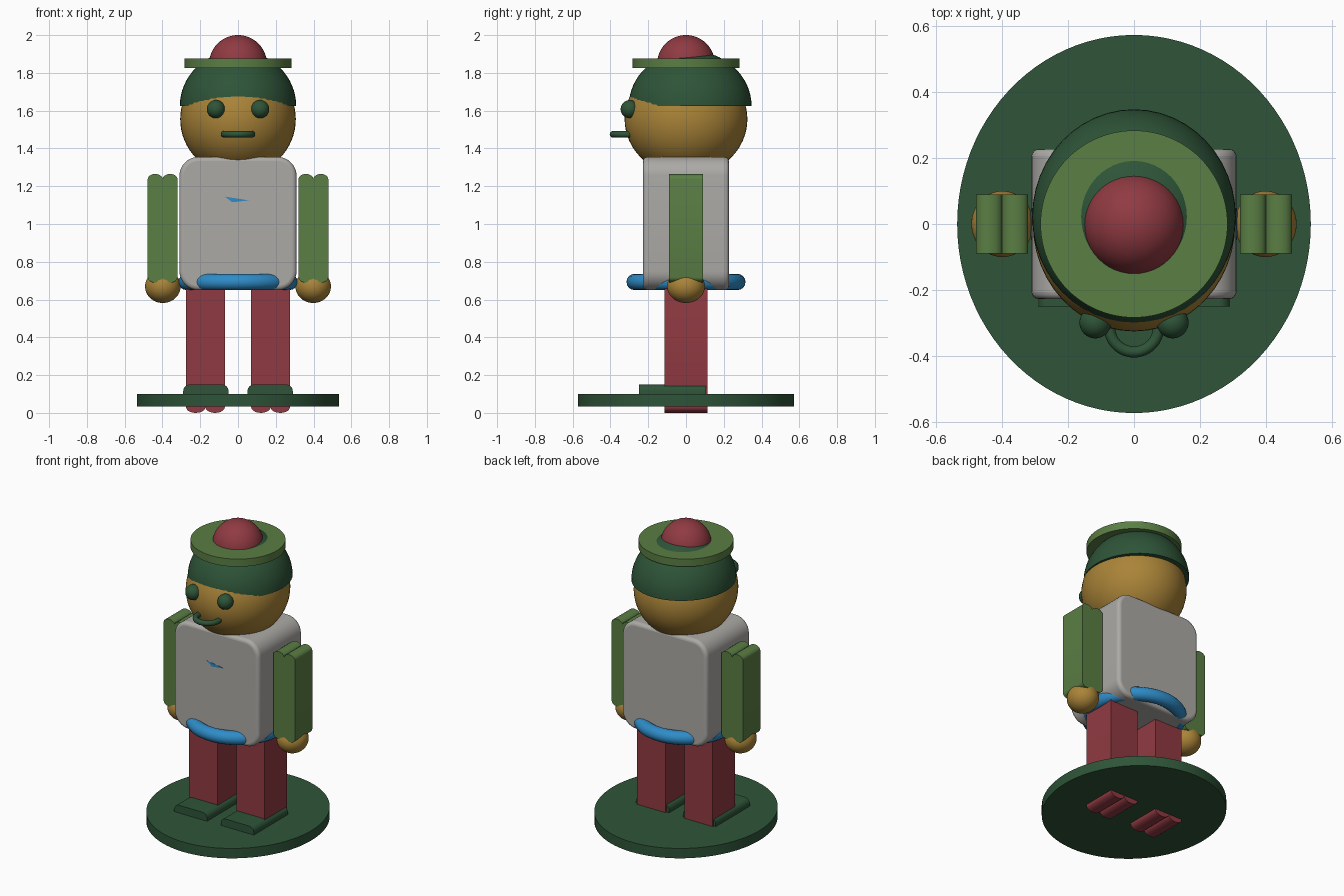
import bpy, bmesh, math
from mathutils import Matrix, Vector

old = bpy.data.objects.get("Cube")
if old:
    bpy.data.objects.remove(old, do_unlink=True)


def material(name, rgb):
    lin = [((c / 255 + 0.055) / 1.055) ** 2.4 for c in rgb] + [1]
    m = bpy.data.materials.new(name)
    m.use_nodes = True
    m.diffuse_color = lin
    m.node_tree.nodes["Principled BSDF"].inputs["Base Color"].default_value = lin
    return m


gold = material("gold", (170, 132, 56))
dark_green = material("dark green", (46, 84, 56))
leaf_green = material("leaf green", (90, 126, 68))
red = material("red", (144, 58, 66))
grey = material("grey", (172, 170, 166))
blue = material("blue", (46, 140, 200))


def finish(name, bm, mat):
    bmesh.ops.recalc_face_normals(bm, faces=bm.faces)
    mesh = bpy.data.meshes.new(name)
    bm.to_mesh(mesh)
    bm.free()
    for p in mesh.polygons:
        p.use_smooth = True
    mesh.set_sharp_from_angle(angle=math.radians(32))
    mesh.materials.append(mat)
    obj = bpy.data.objects.new(name, mesh)
    bpy.context.scene.collection.objects.link(obj)
    return obj


def placed(loc, scale):
    return Matrix.Translation(loc) @ Matrix.Diagonal((*scale, 1))


def ball(name, loc, radii, mat, dome=False):
    bm = bmesh.new()
    bmesh.ops.create_uvsphere(bm, u_segments=48, v_segments=32, radius=1)
    if dome:
        cut = bmesh.ops.bisect_plane(bm, geom=bm.verts[:] + bm.edges[:] + bm.faces[:],
                                     plane_co=(0, 0, 0), plane_no=(0, 0, 1), clear_inner=True)
        rim = [e for e in cut["geom_cut"] if isinstance(e, bmesh.types.BMEdge)]
        bmesh.ops.contextual_create(bm, geom=rim)
    bm.transform(placed(loc, radii))
    return finish(name, bm, mat)


def disc(name, loc, radii, height, mat):
    bm = bmesh.new()
    bmesh.ops.create_cone(bm, cap_ends=True, segments=96, radius1=1, radius2=1, depth=1)
    bm.transform(placed(loc, (*radii, height)))
    return finish(name, bm, mat)


def ring(name, loc, major, minor, mat):
    bm = bmesh.new()
    start = bmesh.ops.create_circle(bm, segments=16, radius=minor,
                                    matrix=Matrix.Translation((major, 0, 0)) @ Matrix.Rotation(math.pi / 2, 4, "X"))
    bmesh.ops.spin(bm, geom=start["verts"] + bm.edges[:], cent=(0, 0, 0), axis=(0, 0, 1),
                   angle=math.tau, steps=64, use_merge=True)
    bmesh.ops.remove_doubles(bm, verts=bm.verts, dist=1e-5)
    bm.transform(Matrix.Translation(loc))
    return finish(name, bm, mat)


def extrude_profile(name, points, y0, y1, mat):
    """Push an (x, z) outline along the depth of the model."""
    bm = bmesh.new()
    face = bm.faces.new([bm.verts.new((x, y0, z)) for x, z in points])
    out = bmesh.ops.extrude_face_region(bm, geom=[face], use_keep_orig=True)
    moved = [v for v in out["geom"] if isinstance(v, bmesh.types.BMVert)]
    bmesh.ops.translate(bm, verts=moved, vec=(0, y1 - y0, 0))
    return finish(name, bm, mat)


def rounded(x0, x1, z0, z1, r_top, r_bottom, steps=8):
    pts = []
    corners = [(x1, z1, -1, -1, r_top, 0), (x0, z1, 1, -1, r_top, 1),
               (x0, z0, 1, 1, r_bottom, 2), (x1, z0, -1, 1, r_bottom, 3)]
    for x, z, sx, sz, r, quarter in corners:
        n = steps if r else 0
        for i in range(n + 1):
            a = (quarter + (i / n if n else 0)) * math.pi / 2
            pts.append((x + sx * r + r * math.cos(a), z + sz * r + r * math.sin(a)))
    return pts


def lobed(x0, x1, z0, z1, drop, steps=10):
    """Limb outline whose two ends are each a pair of soft bumps."""
    quarter = (x1 - x0) / 4
    top, bottom = [], []
    for lobe in (1, 3):
        for i in range(steps + 1):
            if lobe == 3 and i == 0:
                continue
            u = -math.cos(math.pi * i / steps)
            dip = drop * (1 - math.sqrt(max(0, 1 - u * u)))
            x = x0 + quarter * (lobe + u)
            top.append((x, z1 - dip))
            bottom.append((x, z0 + dip))
    return top + bottom[::-1]


# Stand
disc("stand", (0, 0, 0.067), (0.535, 0.572), 0.065, dark_green)

# Limbs, shoes, hands and eyes on both sides
for side, s in (("left", 1), ("right", -1)):
    def span(a, b):
        return sorted((s * a, s * b))
    extrude_profile(side + "_leg", lobed(*span(0.07, 0.275), 0, 0.72, 0.03), -0.115, 0.115, red)
    extrude_profile(side + "_shoe", rounded(*span(0.05, 0.29), 0.07, 0.15, 0.035, 0), -0.25, 0.105, dark_green)
    extrude_profile(side + "_arm", lobed(*span(0.32, 0.478), 0.69, 1.265, 0.028), -0.09, 0.09, leaf_green)
    ball(side + "_hand", (s * 0.398, 0, 0.67), (0.094, 0.1, 0.088), gold)
    ball(side + "_eye", (s * 0.117, -0.298, 1.608), (0.048,) * 3, dark_green)

# Torso with softened front and back edges
torso = extrude_profile("torso", rounded(-0.31, 0.31, 0.65, 1.355, 0.1, 0.1), -0.227, 0.227, grey)
bevel = torso.modifiers.new("soft_edges", "BEVEL")
bevel.width = 0.022
bevel.segments = 4
bevel.limit_method = "ANGLE"
bevel.angle_limit = math.radians(40)
ring("belt", (0, 0, 0.693), 0.272, 0.043, blue)

# Small chest badge
extrude_profile("chest_badge", [(-0.07, 1.145), (0.06, 1.125), (-0.03, 1.115)], -0.2285, -0.225, blue)

# Head and face
ball("head", (0, 0, 1.555), (0.306, 0.325, 0.3), gold)
ring("mouth", (0, -0.313, 1.475), 0.074, 0.017, dark_green)

# Hat
ball("cap", (0, 0.022, 1.625), (0.308, 0.325, 0.293), dark_green, dome=True)
disc("hat_brim", (0, 0, 1.85), (0.283, 0.283), 0.05, leaf_green)
ball("pompom", (0, 0, 1.847), (0.153,) * 3, red)
